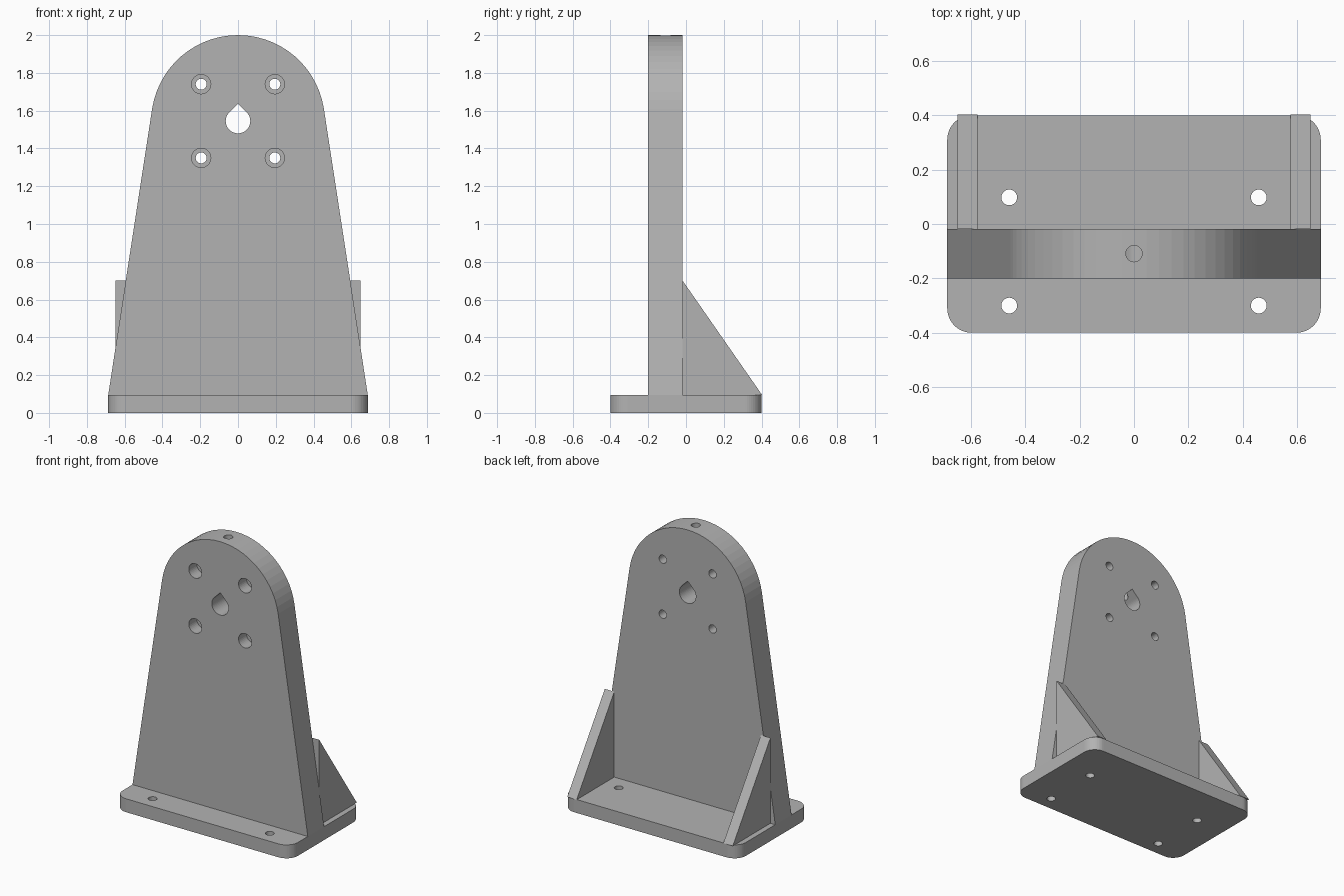
import bpy, bmesh, math
from mathutils import Vector

if "Cube" in bpy.data.objects:
    bpy.data.objects.remove(bpy.data.objects["Cube"])

grey = bpy.data.materials.new("grey")
grey.diffuse_color = (0.45, 0.45, 0.45, 1)
grey.use_nodes = True
grey.node_tree.nodes["Principled BSDF"].inputs["Base Color"].default_value = grey.diffuse_color


def arc(cx, cy, r, a0, a1, n):
    """Points along an arc, angles in degrees."""
    return [(cx + r * math.cos(math.radians(a0 + (a1 - a0) * i / n)),
             cy + r * math.sin(math.radians(a0 + (a1 - a0) * i / n)))
            for i in range(n + 1)]


def circle(cx, cy, r, n=32):
    return arc(cx, cy, r, 0, 360, n)[:-1]


def prism(name, outline, axis, lo, hi):
    """Extrude a 2D outline along x (y,z), y (x,z) or z (x,y)."""
    place = {"x": lambda a, b: (lo, a, b),
             "y": lambda a, b: (a, lo, b),
             "z": lambda a, b: (a, b, lo)}[axis]
    bm = bmesh.new()
    face = bm.faces.new([bm.verts.new(place(a, b)) for a, b in outline])
    res = bmesh.ops.extrude_face_region(bm, geom=[face])
    step = Vector([hi - lo if axis == k else 0 for k in "xyz"])
    bmesh.ops.translate(bm, vec=step,
                        verts=[g for g in res["geom"] if isinstance(g, bmesh.types.BMVert)])
    bmesh.ops.recalc_face_normals(bm, faces=bm.faces)
    mesh = bpy.data.meshes.new(name)
    bm.to_mesh(mesh)
    bm.free()
    obj = bpy.data.objects.new(name, mesh)
    bpy.context.collection.objects.link(obj)
    mesh.materials.append(grey)
    return obj


def drill(obj, cutters):
    """Subtract the cutters one by one, then remove them."""
    bpy.context.view_layer.objects.active = obj
    for c in cutters:
        mod = obj.modifiers.new("hole", "BOOLEAN")
        mod.operation, mod.solver, mod.object = "DIFFERENCE", "EXACT", c
        bpy.ops.object.modifier_apply(modifier=mod.name)
        bpy.data.objects.remove(c)


W, D, BASE = 0.687, 0.40, 0.095      # half width, half depth, base height
FRONT, BACK = -0.20, -0.018          # upright plate faces

# Base plate with rounded corners and four bolt holes
R = 0.09
outline = []
for sx, sy, a in ((1, 1, 0), (-1, 1, 90), (-1, -1, 180), (1, -1, 270)):
    outline += arc(sx * (W - R), sy * (D - R), R, a, a + 90, 12)
base = prism("base_plate", outline, "z", 0, BASE)
drill(base, [prism("cutter", circle(x, y, 0.029), "z", -0.1, 0.2)
             for x in (-0.459, 0.459) for y in (-0.30, 0.098)])

# Upright plate: sides run tangent into the round top
RT = 0.46
CZ = 2 - RT
dx, dz = W, BASE - CZ
t = math.degrees(math.atan2(dz, dx) + math.acos(RT / math.hypot(dx, dz)))
outline = [(-W, BASE), (W, BASE)] + arc(0, CZ, RT, t, 180 - t, 28)
upright = prism("upright_plate", outline, "y", FRONT, BACK)

# Shaft opening (teardrop), counterbored screw holes and top set-screw hole
RS, SZ = 0.065, 1.545
teardrop = arc(0, SZ, RS, 135, 405, 36) + [(0, SZ + RS * math.sqrt(2))]
cutters = [prism("cutter", teardrop, "y", -0.4, 0.2)]
for x in (-0.195, 0.195):
    for z in (SZ - 0.195, SZ + 0.195):
        cutters.append(prism("cutter", circle(x, z, 0.029), "y", -0.4, 0.2))
        cutters.append(prism("cutter", circle(x, z, 0.051), "y", -0.4, -0.11))
cutters.append(prism("cutter", circle(0, -0.109, 0.03), "z", SZ + 0.01, 2.1))
drill(upright, cutters)

# Triangular side ribs behind the upright
for side, lo, hi in (("left", -0.649, -0.575), ("right", 0.575, 0.649)):
    prism("rib_" + side, [(BACK, BASE), (D + 0.003, BASE), (BACK, 0.70)], "x", lo, hi)
